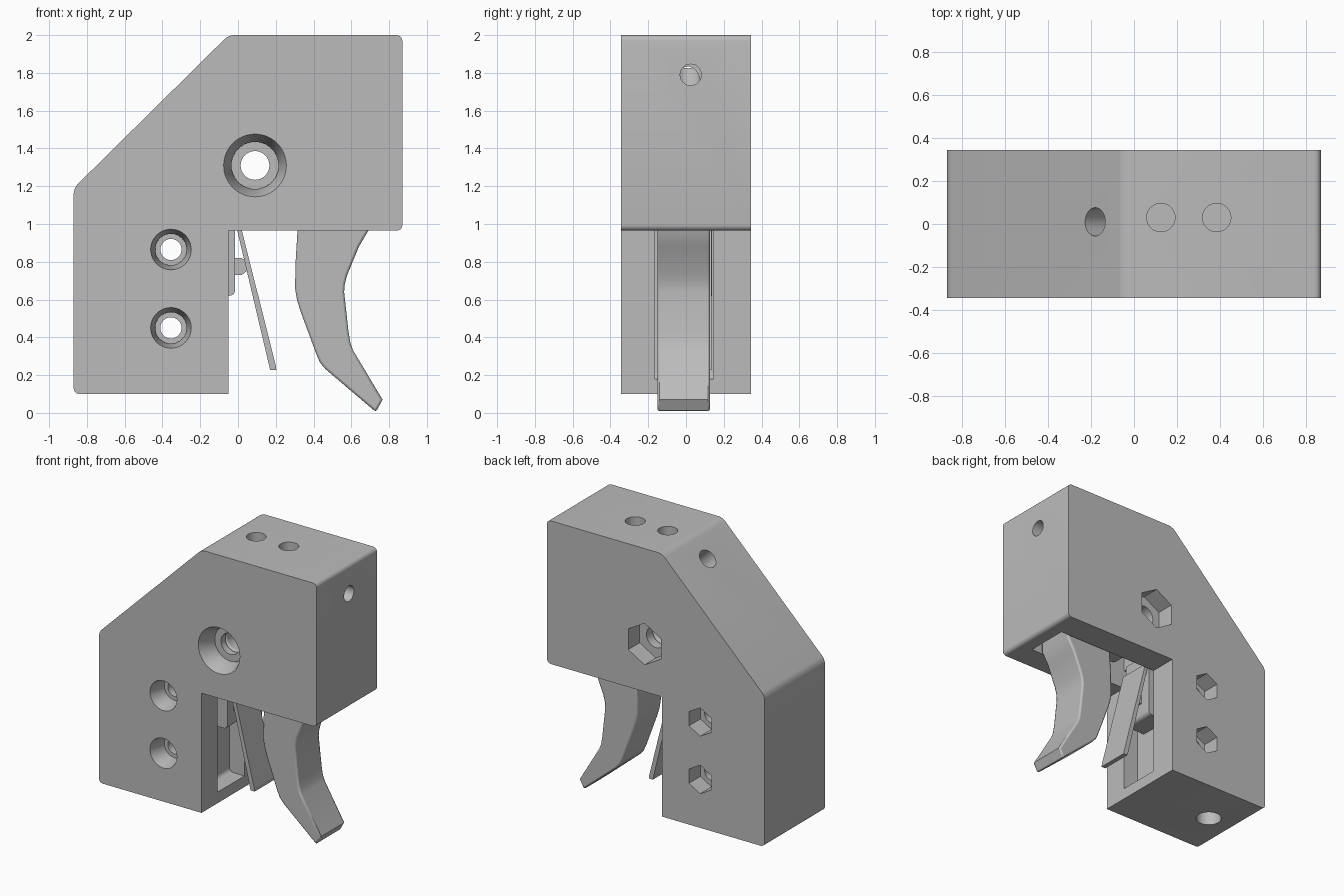
import bpy, bmesh
from math import radians
from mathutils import Vector

cube = bpy.data.objects.get("Cube")
if cube:
    bpy.data.objects.remove(cube, do_unlink=True)

grey = bpy.data.materials.new("plain_grey")
grey.use_nodes = True
tone = (0.5, 0.5, 0.5, 1)
grey.diffuse_color = tone
grey.node_tree.nodes["Principled BSDF"].inputs["Base Color"].default_value = tone


def make(name, bm):
    bmesh.ops.recalc_face_normals(bm, faces=bm.faces[:])
    mesh = bpy.data.meshes.new(name)
    bm.to_mesh(mesh)
    bm.free()
    mesh.materials.append(grey)
    ob = bpy.data.objects.new(name, mesh)
    bpy.context.scene.collection.objects.link(ob)
    return ob


def prism(name, outline, y0, y1, rounded=(), radius=0.03):
    """Extrude an x-z outline along y, rounding the listed corners."""
    bm = bmesh.new()
    front = [bm.verts.new((x, y0, z)) for x, z in outline]
    back = [bm.verts.new((x, y1, z)) for x, z in outline]
    bm.faces.new(front)
    bm.faces.new(back[::-1])
    for i in range(len(outline)):
        j = (i + 1) % len(outline)
        bm.faces.new((front[i], back[i], back[j], front[j]))
    edges = [bm.edges.get((front[i], back[i])) for i in rounded]
    if edges:
        bmesh.ops.bevel(bm, geom=edges, offset=radius, segments=5,
                        profile=0.5, affect='EDGES')
    return make(name, bm)


def box(name, x0, x1, y0, y1, z0, z1):
    return prism(name, [(x0, z0), (x1, z0), (x1, z1), (x0, z1)], y0, y1)


def rod(start, end, r1, r2=None, sides=40):
    """Cylinder, cone or hexagon between two points."""
    start, end = Vector(start), Vector(end)
    axis = end - start
    bm = bmesh.new()
    bmesh.ops.create_cone(bm, cap_ends=True, segments=sides, radius1=r1,
                          radius2=r1 if r2 is None else r2, depth=axis.length)
    bm.transform(axis.to_track_quat('Z', 'Y').to_matrix().to_4x4())
    bmesh.ops.translate(bm, verts=bm.verts[:], vec=(start + end) / 2)
    return make("cutter", bm)


def activate(ob):
    bpy.ops.object.select_all(action='DESELECT')
    ob.select_set(True)
    bpy.context.view_layer.objects.active = ob


def cut(ob, cutters):
    for cutter in cutters:
        cutter.hide_render = True
        activate(ob)
        mod = ob.modifiers.new("cut", 'BOOLEAN')
        mod.operation, mod.solver, mod.object = 'DIFFERENCE', 'EXACT', cutter
        bpy.ops.object.modifier_apply(modifier=mod.name)
        bpy.data.objects.remove(cutter, do_unlink=True)


def smooth(ob):
    activate(ob)
    bpy.ops.object.shade_smooth_by_angle(angle=radians(30))


# Housing
D = 0.345
housing = prism("housing", [(-0.87, 0.1), (-0.05, 0.1), (-0.05, 0.965), (0.87, 0.965),
                            (0.87, 2), (-0.05, 2), (-0.87, 1.19)],
                -D, D, rounded=(0, 3, 4, 5, 6))

# Trigger chamber and switch recess
cut(housing, [
    box("cutter", -0.05, 0.763, -0.165, 0.145, 0.9, 1.86),
    prism("cutter", [(-0.17, 0.18), (0.05, 0.18), (0.05, 1.1), (-0.17, 1.1)],
          -0.165, 0.145, rounded=(0,)),
])

# Bolt holes: countersunk front, hexagonal back
for x, z, outer, ledge, bore, hexagon in [(0.09, 1.31, 0.167, 0.125, 0.076, 0.15),
                                          (-0.355, 0.865, 0.108, 0.083, 0.056, 0.103),
                                          (-0.355, 0.45, 0.108, 0.083, 0.056, 0.103)]:
    cut(housing, [
        rod((x, -0.5, z), (x, 0.5, z), bore),
        rod((x, -D - 0.002, z), (x, -D + 0.1, z), outer, ledge),
        rod((x, -D + 0.05, z), (x, -D + 0.13, z), ledge),
        rod((x, D - 0.13, z), (x, D + 0.1, z), hexagon, sides=6),
    ])

# Screw holes in top, end, slope and base
cut(housing, [
    rod((0.125, 0.03, 1.8), (0.125, 0.03, 2.1), 0.066),
    rod((0.385, 0.03, 1.8), (0.385, 0.03, 2.1), 0.066),
    rod((0.7, 0.025, 1.79), (1, 0.025, 1.79), 0.056),
    rod((-0.28, 0.01, 1.97), (0.0, 0.01, 1.69), 0.066),
    rod((-0.66, 0, 0), (-0.66, 0, 0.6), 0.085),
])
smooth(housing)

# Trigger with its pivot block
trigger = prism("trigger", [
    (0.315, 0.965), (0.305, 0.8), (0.302, 0.66), (0.312, 0.6), (0.33, 0.54), (0.415, 0.31),
    (0.435, 0.265), (0.465, 0.23), (0.73, 0.005), (0.765, 0.07), (0.61, 0.33),
    (0.595, 0.37), (0.585, 0.43), (0.562, 0.64), (0.565, 0.68), (0.578, 0.73),
    (0.64, 0.88), (0.69, 0.965), (0.7, 1.4), (0.55, 1.52), (0, 1.52), (-0.03, 1.2),
    (0.05, 1.12), (0.31, 1.08)], -0.152, 0.128)
cut(trigger, [rod((0.09, -0.3, 1.31), (0.09, 0.3, 1.31), 0.076)])
bevel = trigger.modifiers.new("soft_edges", 'BEVEL')
bevel.width, bevel.segments = 0.012, 2
bevel.limit_method, bevel.angle_limit = 'ANGLE', radians(60)
smooth(trigger)

# Switch: body, plunger and lever
body = prism("switch_body", [(-0.17, 0.62), (-0.015, 0.62), (-0.015, 1.09), (-0.17, 1.09)],
             -0.1, 0.138, rounded=(1,))
smooth(body)
plunger = prism("switch_plunger", [(-0.03, 0.73), (0.02, 0.73), (0.045, 0.75),
                                   (0.045, 0.8), (0.02, 0.82), (-0.03, 0.82)], -0.03, 0.06)
lever = prism("switch_lever", [(-0.012, 1.0), (0.17, 0.228), (0.203, 0.228), (0.2, 0.25),
                               (0.012, 1.0)], -0.1, 0.135)
